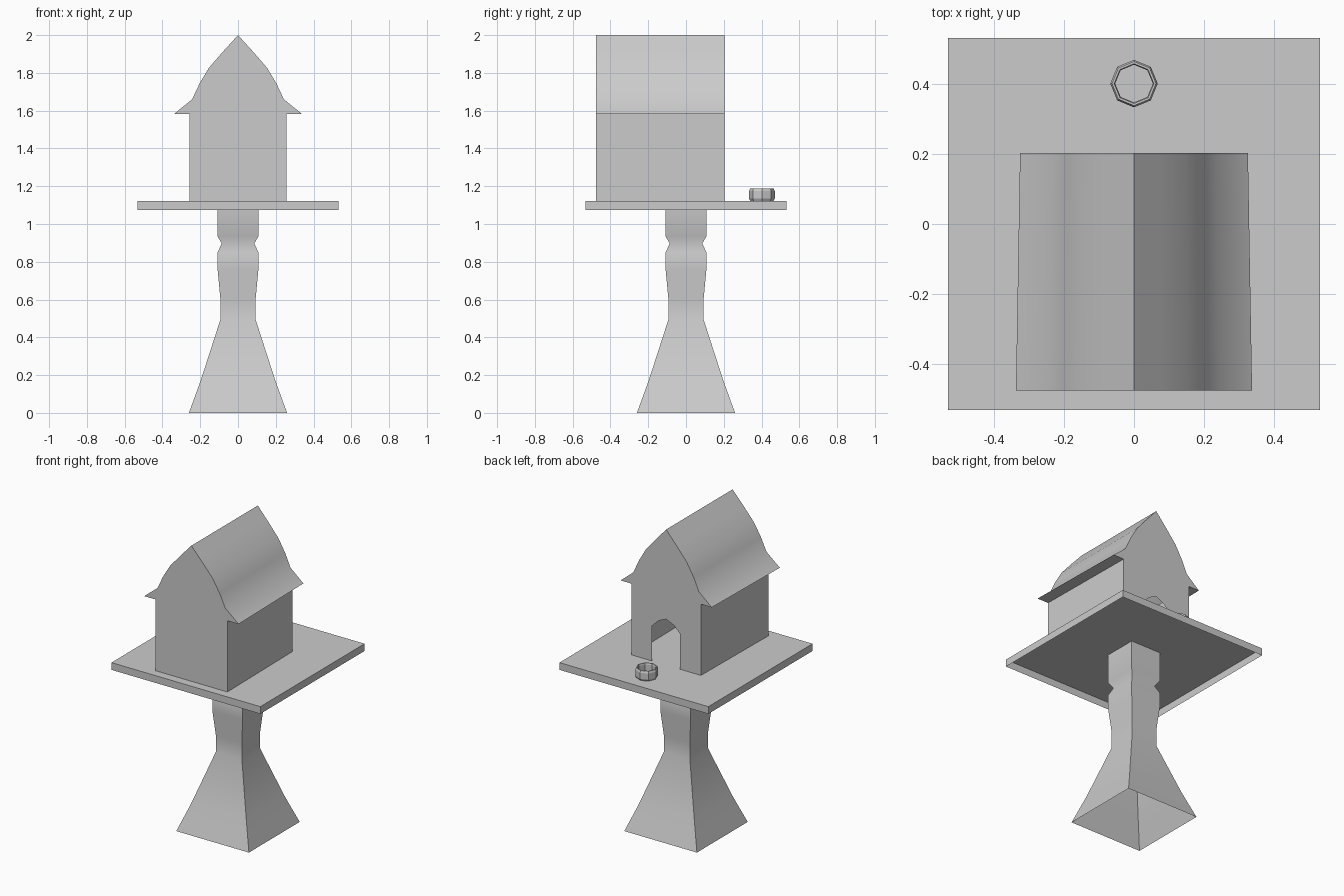
import bpy, bmesh, math

if "Cube" in bpy.data.objects:
    bpy.data.objects.remove(bpy.data.objects["Cube"])


def finish(name, bm, angle=None):
    bmesh.ops.recalc_face_normals(bm, faces=bm.faces[:])
    mesh = bpy.data.meshes.new(name)
    bm.to_mesh(mesh)
    bm.free()
    obj = bpy.data.objects.new(name, mesh)
    bpy.context.collection.objects.link(obj)
    if angle:
        bpy.ops.object.select_all(action='DESELECT')
        obj.select_set(True)
        bpy.context.view_layer.objects.active = obj
        bpy.ops.object.shade_smooth_by_angle(angle=math.radians(angle))
    return obj


def lathe(name, profile, sides, turn=0.0, centre=(0, 0), cap_top=False, angle=None):
    """Stack regular polygon rings of (radius, z) and bridge them."""
    bm = bmesh.new()
    rings = []
    for r, z in profile:
        rings.append([bm.verts.new((centre[0] + r * math.cos(turn + 2 * math.pi * i / sides),
                                    centre[1] + r * math.sin(turn + 2 * math.pi * i / sides), z))
                      for i in range(sides)])
    for a, b in zip(rings, rings[1:]):
        for i in range(sides):
            j = (i + 1) % sides
            bm.faces.new((a[i], a[j], b[j], b[i]))
    if cap_top:
        bm.faces.new(rings[-1])
    return finish(name, bm, angle)


def square(profile):
    return [(w * math.sqrt(2), z) for w, z in profile]


# Square pedestal, open at the bottom
lathe("pedestal", square([(0.26, 0), (0.198, 0.17), (0.093, 0.495), (0.093, 0.6),
                          (0.108, 0.76), (0.108, 0.85), (0.086, 0.897),
                          (0.108, 0.934), (0.108, 1.122)]),
      4, math.pi / 4, angle=65)

# Platform tray, open underneath
lathe("platform", square([(0.533, 1.075), (0.533, 1.122)]), 4, math.pi / 4, cap_top=True)

# Small eight-sided bowl in front of the door
lathe("bowl", [(0.061, 1.122), (0.068, 1.134), (0.068, 1.174), (0.063, 1.187),
               (0.057, 1.187), (0.054, 1.177), (0.054, 1.122)],
      8, centre=(0, 0.402))

# House shell: wall, eave and curved roof profile, mirrored and lofted front to back
FLOOR = 1.122
half = [(0.258, FLOOR), (0.258, 1.583), (0.338, 1.583), (0.243, 1.66), (0.203, 1.745),
        (0.153, 1.828), (0.08, 1.912)]
profile = half + [(0, 2.0)] + [(-x, z) for x, z in reversed(half)]
bm = bmesh.new()
front = [bm.verts.new((x, -0.477, z)) for x, z in profile]
back = [bm.verts.new((x * 0.965, 0.203, z)) for x, z in profile]
for i in range(len(profile) - 1):
    bm.faces.new((front[i], front[i + 1], back[i + 1], back[i]))
bm.faces.new(front)
# Arched doorway notched into the back wall
door_half = [(-0.1, FLOOR), (-0.1, 1.35), (-0.055, 1.395)]
door = door_half + [(0, 1.42)] + [(-x, z) for x, z in reversed(door_half)]
bm.faces.new(back + [bm.verts.new((x, 0.203, z)) for x, z in door])
finish("house", bm, angle=40)
